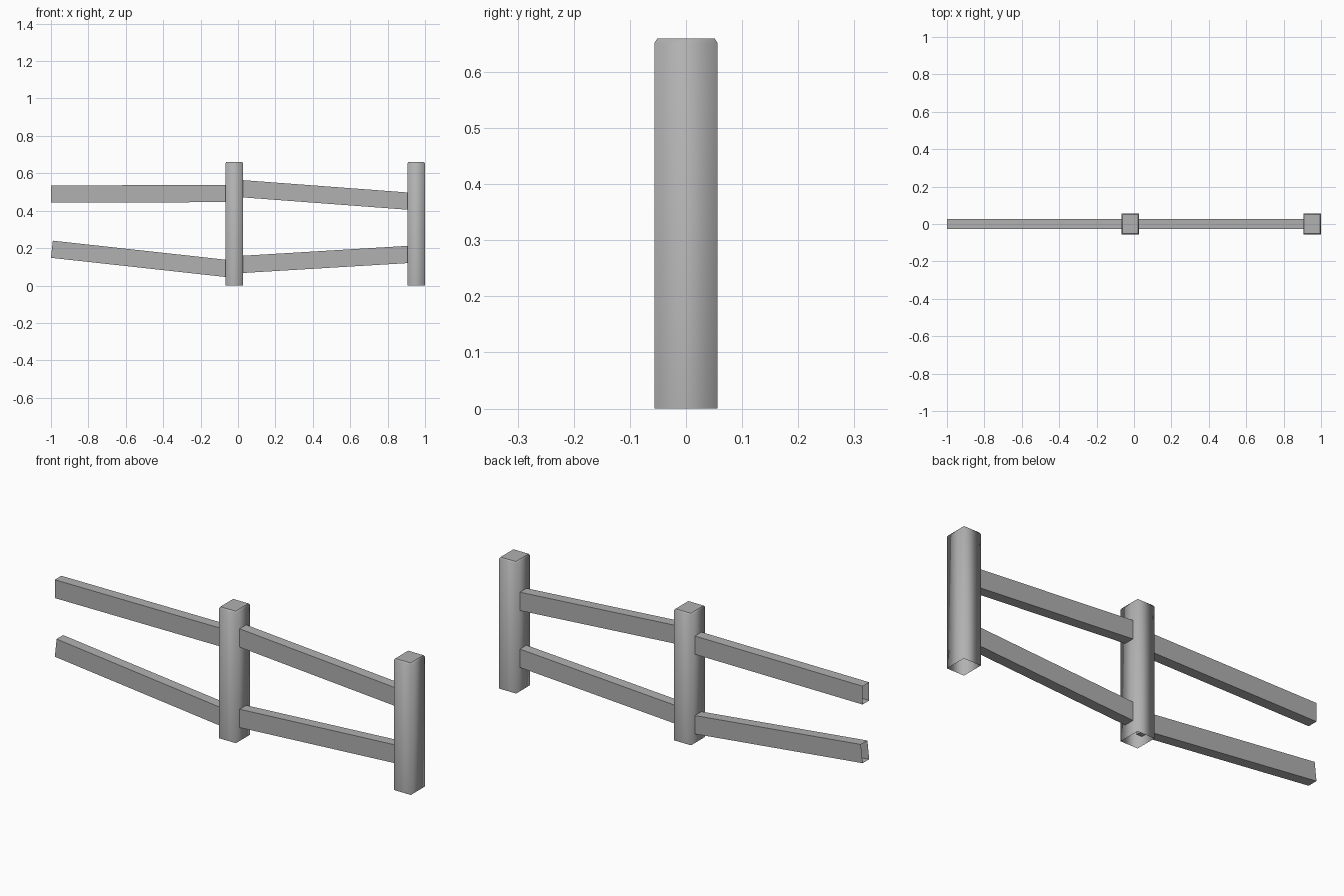
import bpy, bmesh
from math import atan2, sin, cos

if "Cube" in bpy.data.objects:
    bpy.data.objects.remove(bpy.data.objects["Cube"])

POST_H, POST_HX, POST_HY = 0.66, 0.0475, 0.056   # height, half width, half depth
RAIL_HY, RAIL_H = 0.026, 0.092

# Dark grey weathered wood
wood = bpy.data.materials.new("dark_grey")
wood.diffuse_color = (0.44, 0.44, 0.44, 1)
wood.use_nodes = True
wood.node_tree.nodes["Principled BSDF"].inputs["Base Color"].default_value = wood.diffuse_color


def loft(name, rings, cap_end=False, smooth=False):
    """Skin four-sided rings into an open-ended tube."""
    bm = bmesh.new()
    rows = [[bm.verts.new(p) for p in ring] for ring in rings]
    for a, b in zip(rows, rows[1:]):
        for i in range(4):
            j = (i + 1) % 4
            bm.faces.new((a[i], a[j], b[j], b[i])).smooth = smooth
    if cap_end:
        cap = bm.faces.new(rows[-1])
        for e in cap.edges:
            e.smooth = False
    bmesh.ops.recalc_face_normals(bm, faces=bm.faces)
    me = bpy.data.meshes.new(name)
    bm.to_mesh(me)
    bm.free()
    me.materials.append(wood)
    ob = bpy.data.objects.new(name, me)
    bpy.context.collection.objects.link(ob)
    return ob


def post(name, x):
    # hollow post, open underneath, with a small chamfer round the top
    def ring(z, inset):
        hx, hy = POST_HX - inset, POST_HY - inset
        return [(x + sx * hx, sy * hy, z)
                for sx, sy in ((-1, -1), (1, -1), (1, 1), (-1, 1))]
    loft(name, [ring(0, 0), ring(POST_H - 0.008, 0), ring(POST_H, 0.005)],
         cap_end=True, smooth=True)


def rail(name, start, end):
    # open-ended sloping plank with ends square to its length
    (x0, z0), (x1, z1) = start, end
    a = atan2(z1 - z0, x1 - x0)
    nx, nz = -sin(a) * RAIL_H / 2, cos(a) * RAIL_H / 2

    def ring(x, z):
        return [(x + s * nx, y * RAIL_HY, z + s * nz)
                for y, s in ((-1, -1), (1, -1), (1, 1), (-1, 1))]
    loft(name, [ring(x0, z0), ring(x1, z1)])


# Posts
post("middle_post", -0.020)
post("end_post", 0.9525)

# Rails, left bay then right bay
rail("left_upper_rail", (-1.0, 0.489), (-0.03, 0.492))
rail("left_lower_rail", (-0.995, 0.194), (-0.03, 0.088))
rail("right_upper_rail", (-0.01, 0.520), (0.94, 0.449))
rail("right_lower_rail", (-0.01, 0.111), (0.94, 0.168))
